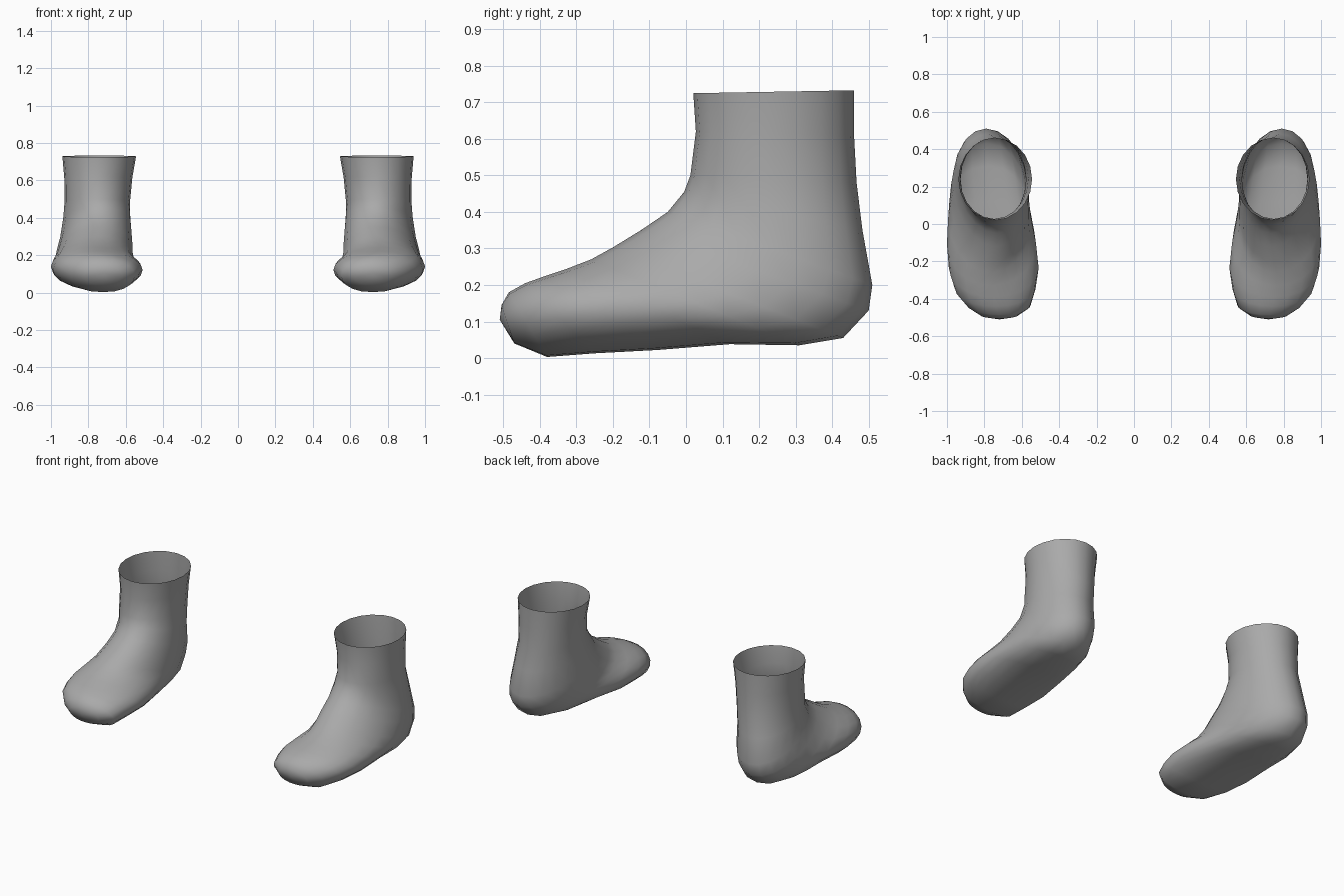
import bpy
import bmesh
import math
from mathutils import Vector

cube = bpy.data.objects.get("Cube")
if cube:
    bpy.data.objects.remove(cube, do_unlink=True)

# Grey knitted fabric
fabric = bpy.data.materials.new("grey_fabric")
fabric.use_nodes = True
colour = (0.4, 0.4, 0.4, 1.0)
fabric.diffuse_color = colour
fabric.node_tree.nodes["Principled BSDF"].inputs["Base Color"].default_value = colour

# Rings from the cuff, fanning around the heel, to the toe:
# front y, front z, back y, back z, centre x, half width, heel shift
RINGS = [
    (0.02, 0.725, 0.46, 0.733, 0.742, 0.197, 0),
    (0.027, 0.62, 0.46, 0.61, 0.747, 0.182, 0),
    (0.012, 0.5, 0.467, 0.48, 0.752, 0.175, 0),
    (-0.005, 0.455, 0.483, 0.35, 0.755, 0.179, 0.02),
    (-0.05, 0.4, 0.51, 0.2, 0.76, 0.19, 0.03),
    (-0.12, 0.352, 0.5, 0.13, 0.765, 0.2, 0.03),
    (-0.2, 0.303, 0.43, 0.055, 0.77, 0.21, 0.02),
    (-0.26, 0.27, 0.31, 0.035, 0.772, 0.222, 0.01),
    (-0.33, 0.243, 0.12, 0.038, 0.762, 0.238, 0),
    (-0.39, 0.223, -0.08, 0.022, 0.75, 0.24, 0),
    (-0.44, 0.205, -0.25, 0.013, 0.742, 0.216, 0),
    (-0.485, 0.18, -0.38, 0.003, 0.722, 0.17, 0),
    (-0.505, 0.145, -0.47, 0.04, 0.72, 0.1, 0),
]
TOE_TIP = (0.72, -0.51, 0.105)
SIDES = 20


def ring_points(ring, index):
    """Oval spanning the front and back points, fuller along the sole."""
    fy, fz, by, bz, cx, half, shift = ring
    fullness = 0.85 if index > 5 else 1.0
    for k in range(SIDES):
        angle = 2 * math.pi * k / SIDES
        along, across = math.cos(angle), math.sin(angle)
        if along < 0:
            across = math.copysign(abs(across) ** fullness, across)
        t = (1 - along) / 2
        yield Vector((cx + half * across + shift * (2 * t - 1),
                      fy + (by - fy) * t,
                      fz + (bz - fz) * t))


def make_sock(name, side):
    """Loft one open sock; side is +1 for left and -1 for right."""
    bm = bmesh.new()
    loops = []
    for index, ring in enumerate(RINGS):
        loops.append([bm.verts.new((p.x * side, p.y, p.z))
                      for p in ring_points(ring, index)])
    for upper, lower in zip(loops, loops[1:]):
        for k in range(SIDES):
            n = (k + 1) % SIDES
            bm.faces.new((upper[k], upper[n], lower[n], lower[k]))
    # Rounded toe cap
    x, y, z = TOE_TIP
    tip = bm.verts.new((x * side, y, z))
    for k in range(SIDES):
        bm.faces.new((loops[-1][k], loops[-1][(k + 1) % SIDES], tip))
    bmesh.ops.recalc_face_normals(bm, faces=bm.faces)
    # The toe cap must face forward
    bm.normal_update()
    if sum(face.normal.y for face in tip.link_faces) > 0:
        bmesh.ops.reverse_faces(bm, faces=bm.faces)
    for face in bm.faces:
        face.smooth = True
    mesh = bpy.data.meshes.new(name)
    bm.to_mesh(mesh)
    bm.free()
    mesh.materials.append(fabric)
    sock = bpy.data.objects.new(name, mesh)
    bpy.context.collection.objects.link(sock)


make_sock("left_sock", 1)
make_sock("right_sock", -1)
